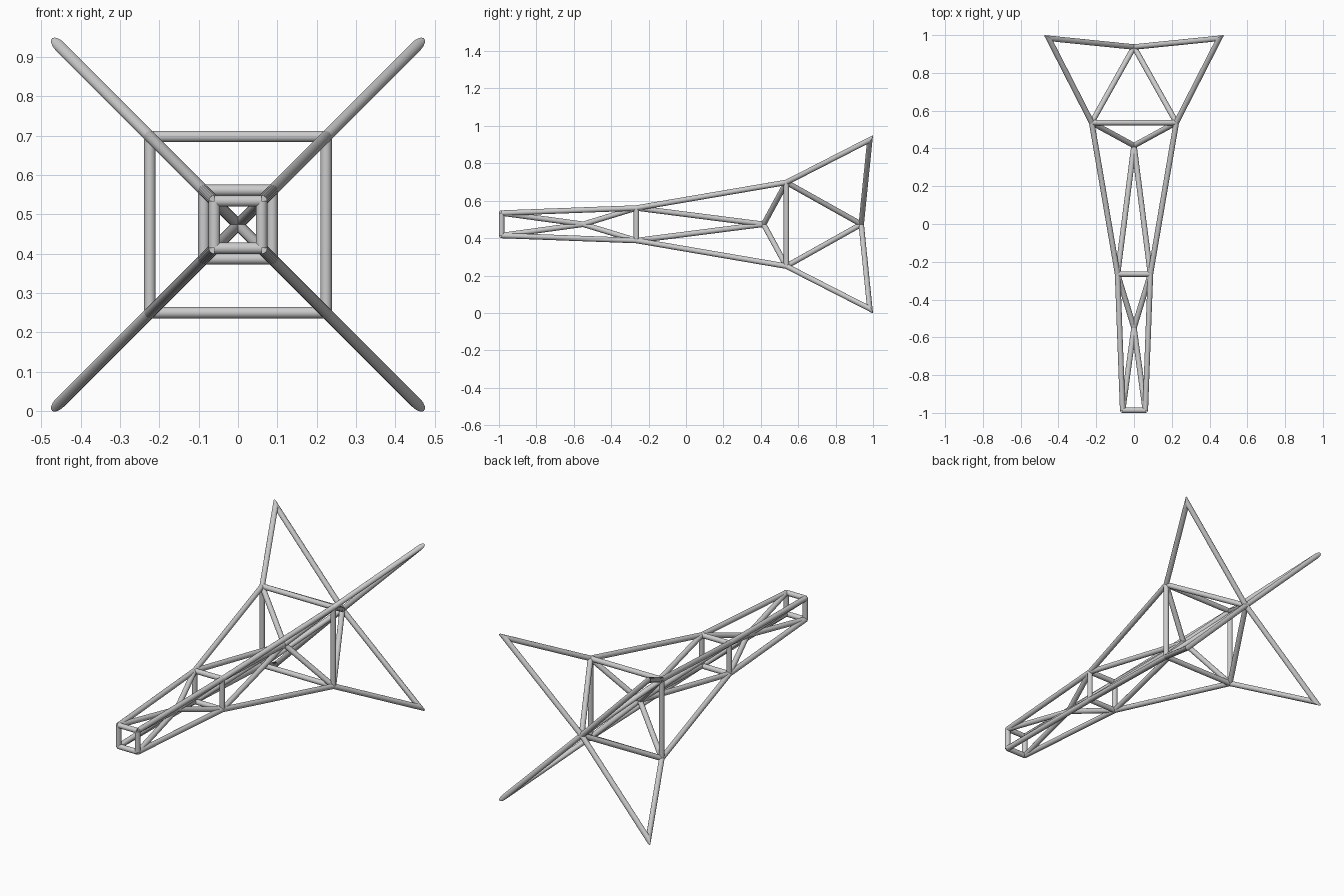
import bpy
import bmesh
from mathutils import Matrix, Vector

cube = bpy.data.objects.get("Cube")
if cube:
    bpy.data.objects.remove(cube, do_unlink=True)

MID_Z = 0.474
RADIUS = 0.0145
SIDES = 16

# Single painted metal colour
grey = bpy.data.materials.new("light_steel_grey")
grey.use_nodes = True
colour = (0.6, 0.6, 0.6, 1)
grey.diffuse_color = colour
grey.node_tree.nodes["Principled BSDF"].inputs["Base Color"].default_value = colour


def rod(name, a, b, mitre_to=None):
    """Smooth round strut from a to b; mitred at b if another strut leads on."""
    axis = b - a
    end = b + axis.normalized() * RADIUS * 4 if mitre_to else b
    place = (Matrix.Translation((a + end) / 2)
             @ axis.to_track_quat('Z', 'Y').to_matrix().to_4x4())
    bm = bmesh.new()
    bmesh.ops.create_cone(bm, cap_ends=True, segments=SIDES, radius1=RADIUS,
                          radius2=RADIUS, depth=(end - a).length, matrix=place)
    if mitre_to:
        normal = axis.normalized() + (mitre_to - b).normalized()
        cut = bmesh.ops.bisect_plane(bm, geom=bm.verts[:] + bm.edges[:] + bm.faces[:],
                                     plane_co=b, plane_no=normal, clear_outer=True)
        rim = [e for e in cut["geom_cut"] if isinstance(e, bmesh.types.BMEdge)]
        bmesh.ops.contextual_create(bm, geom=rim)
    mesh = bpy.data.meshes.new(name)
    bm.to_mesh(mesh)
    bm.free()
    mesh.materials.append(grey)
    obj = bpy.data.objects.new(name, mesh)
    bpy.context.collection.objects.link(obj)
    bpy.ops.object.select_all(action='DESELECT')
    obj.select_set(True)
    bpy.context.view_layer.objects.active = obj
    bpy.ops.object.shade_smooth_by_angle()


def corners(y, half):
    """Four corners of a square frame, in order around it."""
    return [Vector((sx * half, y, MID_Z + sz * half))
            for sx, sz in ((1, 1), (-1, 1), (-1, -1), (1, -1))]


def hub(y):
    return Vector((0, y, MID_Z))


# Stations along the truss and the hubs between them
nose = corners(-0.986, 0.06)
waist = corners(-0.265, 0.087)
shoulder = corners(0.537, 0.224)
tips = corners(0.983, 0.452)
front_hub, middle_hub, rear_hub = hub(-0.55), hub(0.415), hub(0.937)

# Square frames
for name, ring in (("nose", nose), ("waist", waist), ("shoulder", shoulder)):
    for i in range(4):
        rod(name + "_frame_bar", ring[i], ring[(i + 1) % 4])

# Long rails between stations
for name, r1, r2 in (("nose_rail", nose, waist), ("body_rail", waist, shoulder)):
    for a, b in zip(r1, r2):
        rod(name, a, b)

# Diagonal braces meeting on the centre line
for name, ring, centre in (("nose_brace", nose, front_hub),
                           ("front_waist_brace", waist, front_hub),
                           ("rear_waist_brace", waist, middle_hub),
                           ("front_shoulder_brace", shoulder, middle_hub),
                           ("rear_shoulder_brace", shoulder, rear_hub)):
    for p in ring:
        rod(name, p, centre)

# Four fins, each a pair of struts mitred to a sharp tip
for root, tip in zip(shoulder, tips):
    rod("fin_leading_bar", root, tip, mitre_to=rear_hub)
    rod("fin_trailing_bar", rear_hub, tip, mitre_to=root)
